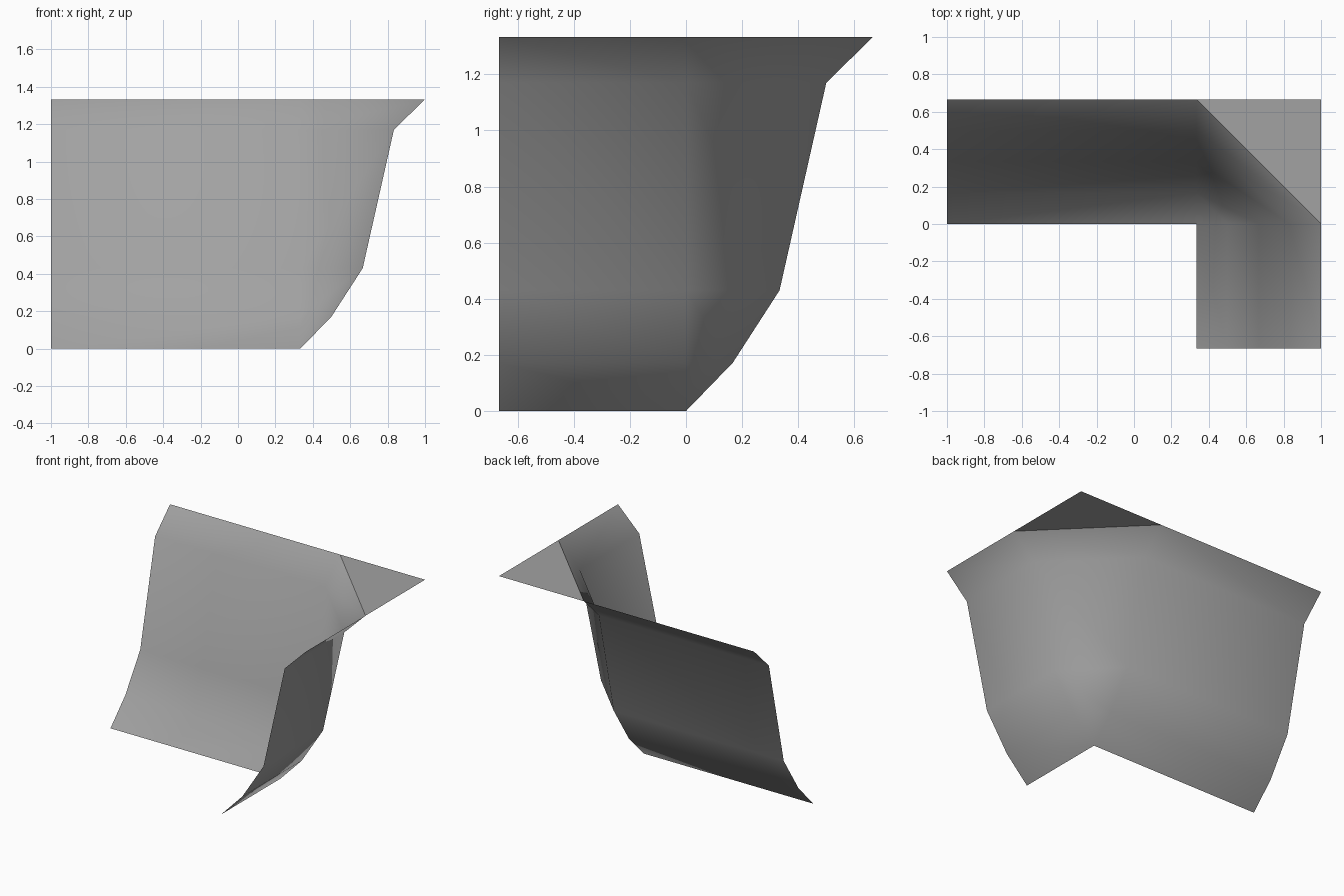
import bpy
from mathutils import Vector

cube = bpy.data.objects.get("Cube")
if cube:
    bpy.data.objects.remove(cube, do_unlink=True)

# Single stone colour
stone = bpy.data.materials.new("stone_grey")
stone.use_nodes = True
grey = (0.36, 0.36, 0.36, 1)
stone.diffuse_color = grey
stone.node_tree.nodes["Principled BSDF"].inputs["Base Color"].default_value = grey

# Slope profile: outward distance from the foot, height
T = 2 / 3
PROFILE = [(0, 0), (T / 4, 0.172), (T / 2, 0.43), (0.75 * T, 1.17), (T, 2 * T)]
PIVOT = Vector((T / 2, 0, 0))


def make_part(name, verts, faces, smooth):
    mesh = bpy.data.meshes.new(name)
    mesh.from_pydata(verts, [], faces)
    mesh.materials.append(stone)
    for poly in mesh.polygons:
        poly.use_smooth = smooth
    mesh.update()
    obj = bpy.data.objects.new(name, mesh)
    bpy.context.collection.objects.link(obj)
    return obj


# Cliff slope: each row runs along the long arm, cuts the corner, then along the short arm
verts, rows = [], []
for d, z in PROFILE:
    back = PIVOT + Vector((0, d, z))
    side = PIVOT + Vector((d, 0, z))
    line = [Vector((-1, back.y, z)), back, side, Vector((side.x, -T, z))]
    if d == 0:
        line.pop(2)  # both arms share one foot point
    start = len(verts)
    verts += line
    row = list(range(start, len(verts)))
    if d == 0:
        row.insert(2, row[1])
    rows.append(row)

faces = []
for low, high in zip(rows, rows[1:]):
    for i in range(3):
        loop = [low[i], low[i + 1], high[i + 1], high[i]]
        faces.append(list(dict.fromkeys(loop)))
make_part("cliff_slope", verts, faces, True)

# Flat triangular ground behind the cut corner
H = 2 * T
make_part("top_ledge", [(T / 2, T, H), (1, 0, H), (1, T, H)], [(0, 1, 2)], False)
